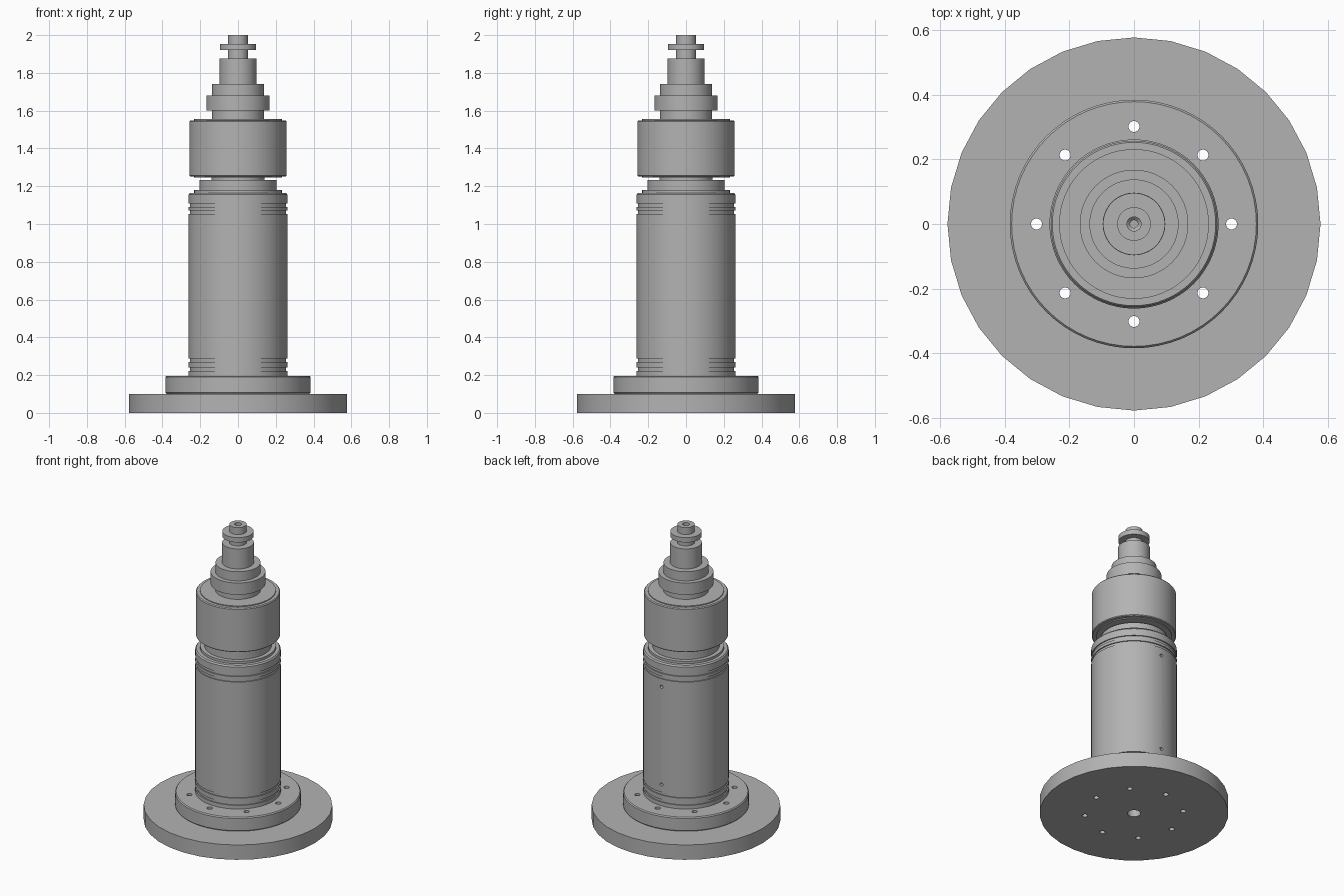
import bpy
import bmesh
from math import cos, sin, pi, radians
from mathutils import Matrix

if "Cube" in bpy.data.objects:
    bpy.data.objects.remove(bpy.data.objects["Cube"], do_unlink=True)

GREY = (0.45, 0.45, 0.45, 1)
metal = bpy.data.materials.new("machined grey")
metal.use_nodes = True
metal.diffuse_color = GREY
metal.node_tree.nodes["Principled BSDF"].inputs["Base Color"].default_value = GREY


def add_object(name, bm):
    bmesh.ops.recalc_face_normals(bm, faces=bm.faces)
    mesh = bpy.data.meshes.new(name)
    bm.to_mesh(mesh)
    bm.free()
    ob = bpy.data.objects.new(name, mesh)
    bpy.context.collection.objects.link(ob)
    ob.data.materials.append(metal)
    return ob


def lathe(name, profile, sides=64, ring=False):
    """Spin (radius, height) points about z; a ring profile closes on itself."""
    bm = bmesh.new()
    loops = [[bm.verts.new((r * cos(2 * pi * i / sides), r * sin(2 * pi * i / sides), z))
              for i in range(sides)] for r, z in profile]
    pairs = list(zip(loops, loops[1:]))
    if ring:
        pairs.append((loops[-1], loops[0]))
    else:
        bm.faces.new(loops[0])
        bm.faces.new(loops[-1])
    for a, b in pairs:
        for i in range(sides):
            j = (i + 1) % sides
            bm.faces.new((a[i], a[j], b[j], b[i]))
    return add_object(name, bm)


def cutter(name, placements, radius, depth):
    bm = bmesh.new()
    for m in placements:
        bmesh.ops.create_cone(bm, cap_ends=True, segments=20, radius1=radius,
                              radius2=radius, depth=depth, matrix=m)
    ob = add_object(name, bm)
    ob.hide_render = True
    ob.hide_set(True)
    return ob


def cut(ob, tool):
    mod = ob.modifiers.new("holes", "BOOLEAN")
    mod.operation = "DIFFERENCE"
    mod.solver = "EXACT"
    mod.object = tool


def groove(z, radius=0.262, width=0.018, depth=0.007):
    h = width / 2
    return [(radius, z - h), (radius - depth, z - h), (radius - depth, z + h), (radius, z + h)]


# Base and mounting flange, both with a central bore
base = lathe("base_plate", [(0.04, 0), (0.578, 0), (0.578, 0.1), (0.04, 0.1)], 32, True)
flange = lathe("mounting_flange",
               [(0.04, 0.1), (0.378, 0.1), (0.385, 0.107), (0.385, 0.189),
                (0.379, 0.196), (0.04, 0.196)], ring=True)

# Barrel with paired ring grooves near each end
barrel = lathe("barrel", [(0.262, 0.196)] + groove(0.23) + groove(0.278)
               + groove(1.063) + groove(1.1)
               + [(0.262, 1.155), (0.255, 1.164), (0.232, 1.164), (0.232, 1.18),
                  (0.205, 1.18), (0.205, 1.232)])

# Neck, clamping head and stepped spindle
lathe("neck", [(0.14, 1.232), (0.14, 1.25)])
lathe("head", [(0.232, 1.246), (0.232, 1.252), (0.253, 1.252), (0.258, 1.257),
               (0.258, 1.543), (0.253, 1.549), (0.232, 1.549), (0.232, 1.555)])
lathe("spindle", [(0.138, 1.555), (0.138, 1.6), (0.168, 1.6), (0.168, 1.68),
                  (0.138, 1.68), (0.138, 1.742), (0.097, 1.742), (0.097, 1.877),
                  (0.053, 1.877), (0.053, 1.92), (0.096, 1.92), (0.096, 1.953),
                  (0.052, 1.953), (0.052, 2.0), (0.022, 2.0), (0.022, 1.96),
                  (0.012, 1.95), (0.012, 1.9)])

# Bolt circle through base and flange
bolts = cutter("bolt_hole_cutter",
               [Matrix.Rotation(radians(45 * i), 4, "Z") @ Matrix.Translation((0.302, 0, 0.1))
                for i in range(8)], 0.017, 0.5)
cut(base, bolts)
cut(flange, bolts)

# Two small ports in the back of the barrel
ports = cutter("port_cutter",
               [Matrix.Translation((0, 0.262, z)) @ Matrix.Rotation(pi / 2, 4, "X")
                for z in (0.34, 1.0)], 0.011, 0.08)
cut(barrel, ports)

# Smooth round walls, sharp steps
for ob in bpy.context.collection.objects:
    if ob.type == "MESH" and not ob.hide_render and metal.name in ob.data.materials:
        bpy.ops.object.select_all(action="DESELECT")
        ob.select_set(True)
        bpy.context.view_layer.objects.active = ob
        bpy.ops.object.shade_smooth_by_angle(angle=radians(30))
